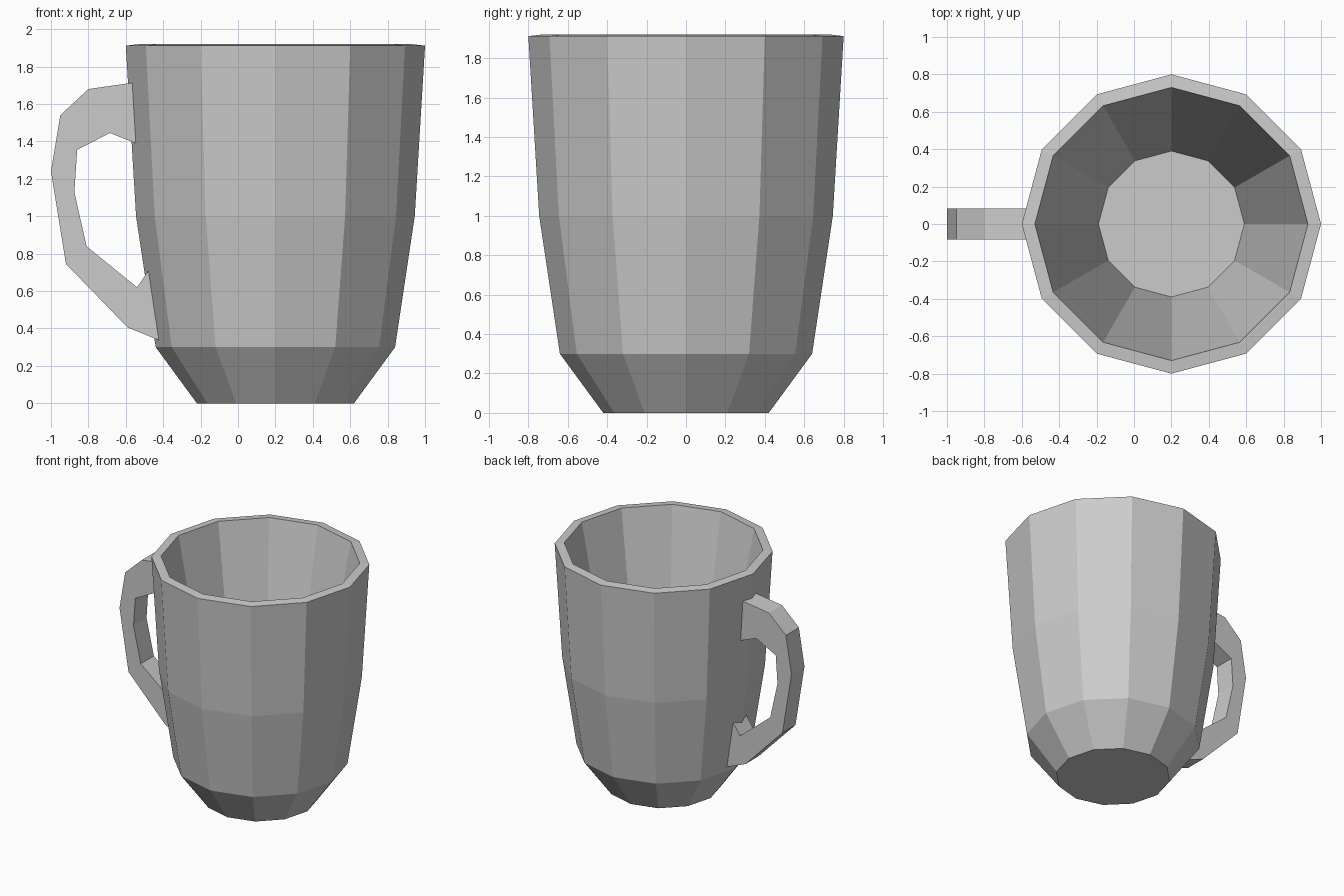
import bpy
import bmesh
from math import cos, sin, tau

cube = bpy.data.objects.get("Cube")
if cube:
    bpy.data.objects.remove(cube, do_unlink=True)

SIDES = 12
CENTRE_X = 0.2

grey = bpy.data.materials.new("light grey")
grey.use_nodes = True
grey.diffuse_color = (0.6, 0.6, 0.6, 1)
grey.node_tree.nodes["Principled BSDF"].inputs["Base Color"].default_value = grey.diffuse_color


def add_object(name, bm):
    bmesh.ops.recalc_face_normals(bm, faces=bm.faces)
    mesh = bpy.data.meshes.new(name)
    bm.to_mesh(mesh)
    bm.free()
    mesh.materials.append(grey)
    obj = bpy.data.objects.new(name, mesh)
    bpy.context.collection.objects.link(obj)
    return obj


def lathe(name, profile):
    """Turn (radius, height) rings into a closed faceted body."""
    bm = bmesh.new()
    rings = [[bm.verts.new((CENTRE_X + r * cos(tau * i / SIDES), r * sin(tau * i / SIDES), z))
              for i in range(SIDES)] for r, z in profile]
    for low, high in zip(rings, rings[1:]):
        for i in range(SIDES):
            j = (i + 1) % SIDES
            bm.faces.new((low[i], low[j], high[j], high[i]))
    bm.faces.new(rings[0])
    bm.faces.new(rings[-1])
    return add_object(name, bm)


def strip(name, outer, inner, half_width):
    """Build a square-section band between two (x, z) outlines."""
    bm = bmesh.new()
    sections = []
    for (xo, zo), (xi, zi) in zip(outer, inner):
        sections.append([bm.verts.new(p) for p in (
            (xo, -half_width, zo), (xo, half_width, zo),
            (xi, half_width, zi), (xi, -half_width, zi))])
    for a, b in zip(sections, sections[1:]):
        for i in range(4):
            j = (i + 1) % 4
            bm.faces.new((a[i], a[j], b[j], b[i]))
    bm.faces.new(sections[0])
    bm.faces.new(sections[-1])
    return add_object(name, bm)


# Cup: outside from the base up, over the rim, down to the inner floor
lathe("cup", [(0.42, 0), (0.64, 0.3), (0.745, 1.0), (0.8, 1.912),
              (0.73, 1.92), (0.39, 0.15)])

# Handle: ends sink into the cup wall
strip("handle",
      [(-0.52, 1.72), (-0.8, 1.68), (-0.95, 1.54), (-1.0, 1.24),
       (-0.92, 0.745), (-0.59, 0.405), (-0.38, 0.32)],
      [(-0.52, 1.38), (-0.685, 1.445), (-0.86, 1.355), (-0.875, 1.13),
       (-0.81, 0.84), (-0.54, 0.62), (-0.465, 0.73)],
      0.083)
